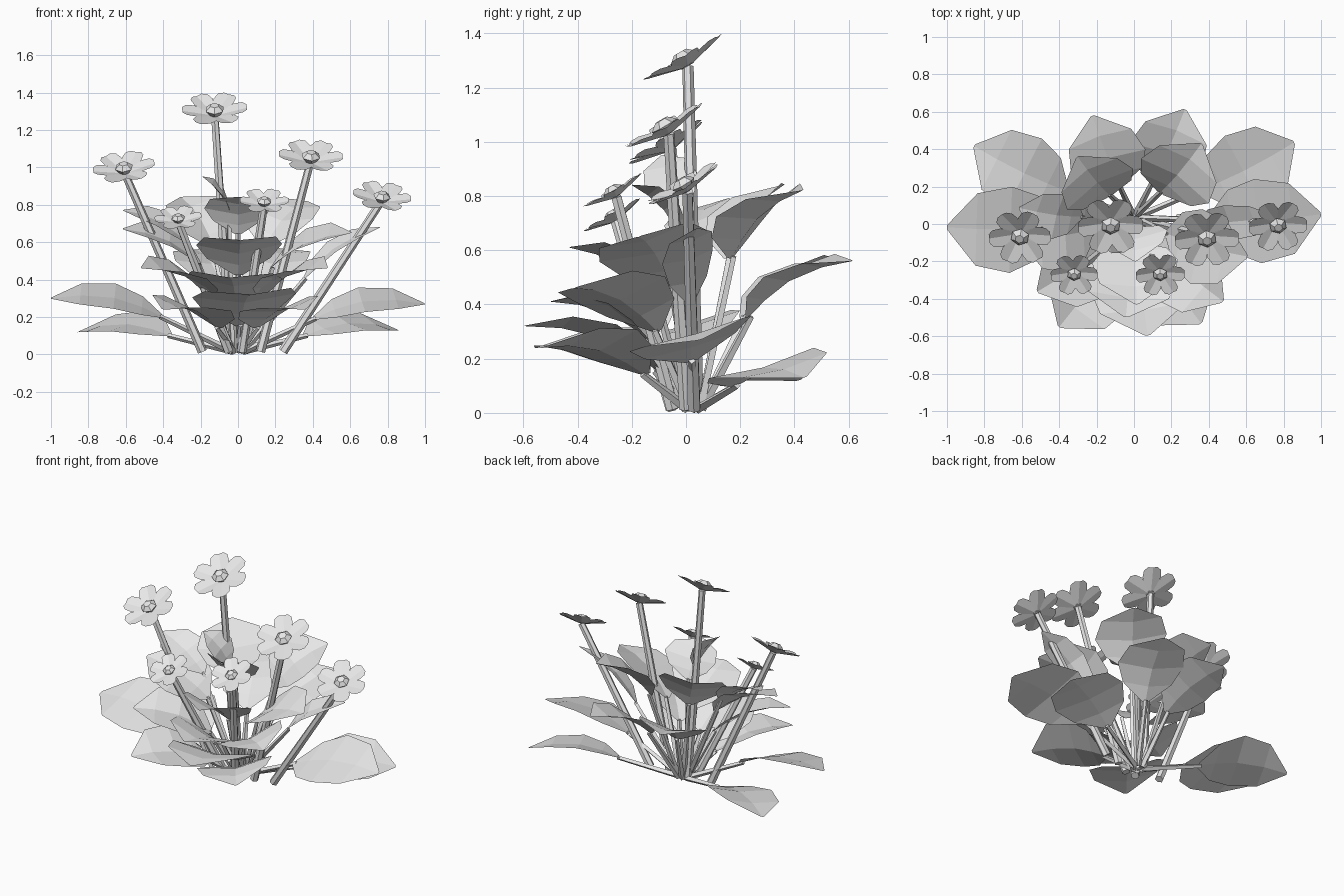
import bpy, bmesh, math
from mathutils import Vector, Matrix

cube = bpy.data.objects.get("Cube")
if cube:
    bpy.data.objects.remove(cube)

grey = bpy.data.materials.new("light_grey")
grey.use_nodes = True
grey.diffuse_color = (0.8, 0.8, 0.8, 1)
grey.node_tree.nodes["Principled BSDF"].inputs["Base Color"].default_value = (0.8, 0.8, 0.8, 1)


def finish(name, bm):
    mesh = bpy.data.meshes.new(name)
    bm.to_mesh(mesh)
    bm.free()
    mesh.materials.append(grey)
    bpy.context.collection.objects.link(bpy.data.objects.new(name, mesh))


def tube(bm, a, b, r1, r2, sides):
    """Tapered straight stem from a to b."""
    axis = b - a
    turn = axis.to_track_quat('Z', 'Y').to_matrix().to_4x4()
    bmesh.ops.create_cone(bm, cap_ends=True, segments=sides, radius1=r1, radius2=r2,
                          depth=axis.length, matrix=Matrix.Translation((a + b) / 2) @ turn)


def blade(bm, start, along, side, normal, width, profile, fold, arch):
    """Creased surface: a midrib with two raised halves following a width profile."""
    rows = []
    for t, w in profile:
        mid = start + along * t + normal * arch * math.sin(math.pi * t)
        half = width / 2 * w
        rows.append([bm.verts.new(mid + side * half * s + normal * half * fold * abs(s))
                     for s in (-1, 0, 1)])
    for lower, upper in zip(rows, rows[1:]):
        for i in range(2):
            bm.faces.new((lower[i], lower[i + 1], upper[i + 1], upper[i]))


LEAF_PROFILE = [(0, .1), (.2, .74), (.45, 1), (.75, .84), (1, .05)]
PETAL_PROFILE = [(0, .3), (.55, 1), (.85, .92), (1, .5)]


def leaf(name, angle, r1, r2, z1, z2, width, fold):
    a = math.radians(angle)
    out = Vector((math.cos(a), math.sin(a), 0))
    start, tip = out * r1 + Vector((0, 0, z1)), out * r2 + Vector((0, 0, z2))
    along = tip - start
    lean = Vector((0, -0.29, 1))
    side = along.cross(lean).normalized()
    normal = side.cross(along).normalized()
    bm = bmesh.new()
    tube(bm, out * 0.03 + Vector((0, 0.03, 0.015)), start + along * 0.03, 0.018, 0.013, 4)
    blade(bm, start, along, side, normal, width, LEAF_PROFILE, fold, along.length * 0.1)
    finish(name, bm)


def flower(name, root, head, radius):
    root, head = Vector(root), Vector(head)
    # tilted head frame, facing forward and up
    normal = Vector((head.x * 0.15, -0.5, 0.87)).normalized()
    u = Vector((0, 1, 0)).cross(normal).normalized()
    v = normal.cross(u)
    cup = normal * radius * 0.2
    head -= cup
    bm = bmesh.new()
    tube(bm, root, head, 0.026, 0.021, 6)
    # shallow cup of creased petals
    for k in range(6):
        a = math.radians(60 * k + 3)
        along = u * math.cos(a) + v * math.sin(a)
        side = along.cross(normal)
        blade(bm, head + along * radius * 0.12, along * radius * 0.88 + cup,
              side, normal, radius * 0.68, PETAL_PROFILE, 0.2, 0)
    # faceted centre
    tube(bm, head, head + cup, radius * 0.15, radius * 0.31, 6)
    tube(bm, head + cup, head + cup * 1.7, radius * 0.31, radius * 0.15, 6)
    finish(name, bm)


# leaf groups: angle, inner reach, outer reach, inner height, outer height, width, fold
LOW = [(3, .4, 1, .19, .27, .47, .04), (181, .4, 1, .2, .3, .48, .04),
       (27, .4, .96, .1, .13, .45, .08), (154, .4, .95, .1, .12, .44, .08),
       (-83, .1, .6, .15, .32, .56, .15), (-126, .18, .68, .14, .24, .46, .18),
       (-56, .18, .64, .14, .24, .46, .18)]
MIDDLE = [(66, .25, .67, .35, .56, .42, .2), (111, .22, .62, .35, .56, .42, .2),
          (-41, .16, .63, .3, .46, .42, .2), (215, .16, .63, .3, .46, .42, .2),
          (-95, .13, .5, .26, .41, .52, .2), (-88, .1, .43, .42, .61, .46, .25),
          (3, .35, .76, .4, .68, .2, .15)]
HIGH = [(-16, .18, .63, .46, .65, .42, .15), (187, .2, .62, .48, .67, .4, .15),
        (172, .28, .62, .6, .77, .26, .15), (130, .2, .47, .57, .84, .42, .25),
        (50, .22, .56, .57, .82, .44, .25), (-88, .02, .2, .64, .84, .36, .3),
        (205, .05, .21, .74, .95, .2, .2)]
for tier, group in (("low", LOW), ("middle", MIDDLE), ("high", HIGH)):
    for i, spec in enumerate(group, 1):
        leaf(f"{tier}_leaf_{i}", *spec)

flower("left_flower", (.24, .03, .015), (.77, -.01, .845), .155)
flower("left_centre_flower", (.12, 0, .015), (.39, -.08, 1.06), .17)
flower("top_flower", (-.04, .04, .015), (-.125, -.01, 1.31), .173)
flower("right_flower", (-.19, .01, .015), (-.61, -.07, 1), .165)
flower("front_right_flower", (-.05, -.05, .015), (-.32, -.27, .73), .125)
flower("front_left_flower", (.02, -.05, .015), (.14, -.27, .82), .13)
